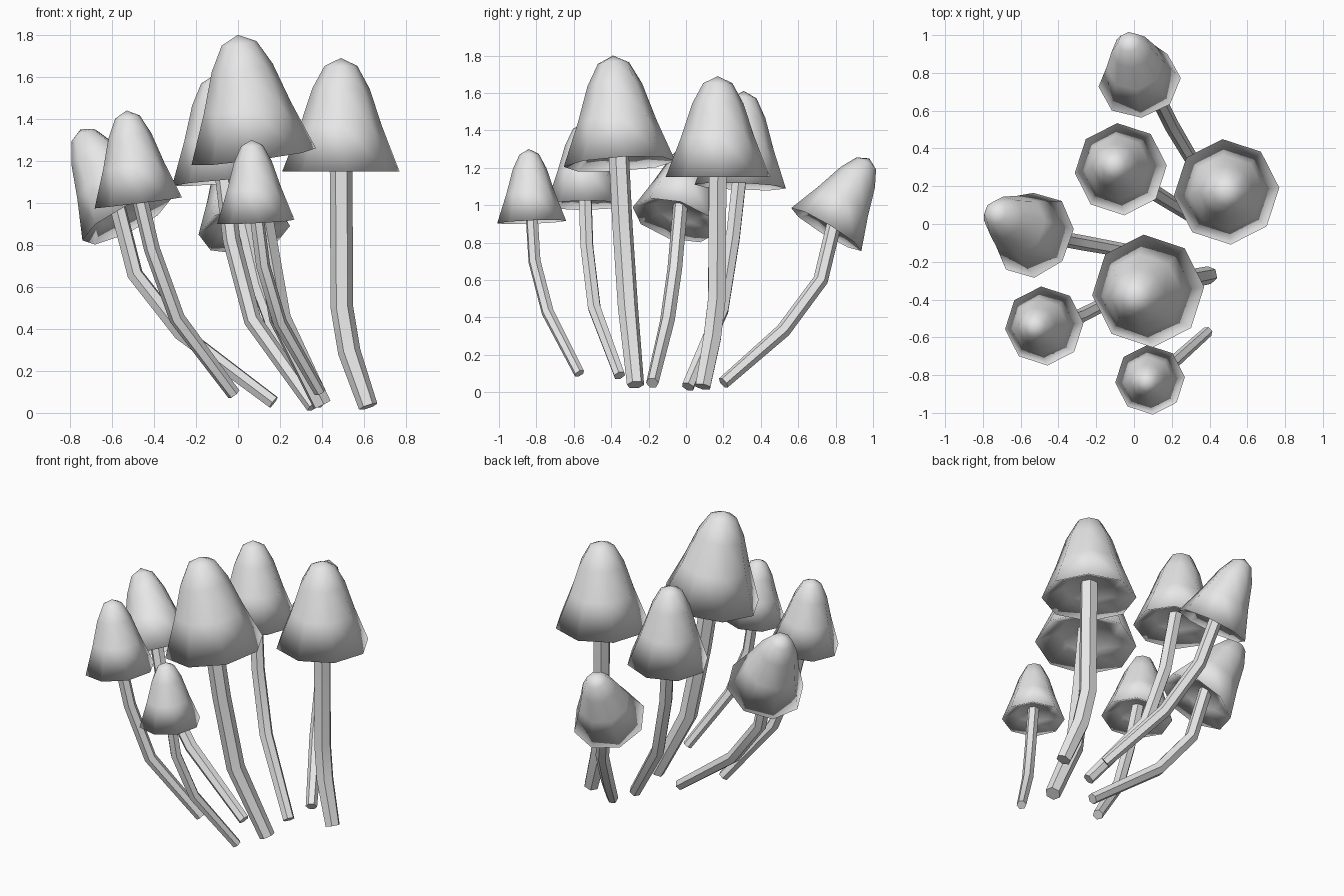
import bpy, bmesh
from math import cos, sin, pi
from mathutils import Vector

if "Cube" in bpy.data.objects:
    bpy.data.objects.remove(bpy.data.objects["Cube"], do_unlink=True)

grey = bpy.data.materials.new("pale_grey")
grey.use_nodes = True
grey.diffuse_color = (0.8, 0.8, 0.8, 1)
grey.node_tree.nodes["Principled BSDF"].inputs["Base Color"].default_value = (0.8, 0.8, 0.8, 1)

SIDES = 8
# bell outline, then the hollow underside: (radius, height) as fractions
BELL = [(0.28, 0.93), (0.49, 0.73), (0.70, 0.40), (1.0, 0.0), (0.55, 0.12)]


def make_cap(name, centre, apex, radius):
    centre, apex = Vector(centre), Vector(apex)
    axis = apex - centre
    turn = Vector((0, 0, 1)).rotation_difference(axis)
    height = axis.length
    bm = bmesh.new()

    def vert(r, h, a=0.0):
        local = Vector((r * radius * cos(a), r * radius * sin(a), h * height))
        return bm.verts.new(centre + turn @ local)

    rings = [[vert(r, h, 2 * pi * (i + 0.1) / SIDES) for i in range(SIDES)] for r, h in BELL]
    top, inner = vert(0, 1), vert(0, 0.2)
    for i in range(SIDES):
        j = (i + 1) % SIDES
        bm.faces.new((top, rings[0][i], rings[0][j]))
        for a, b in zip(rings, rings[1:]):
            bm.faces.new((a[i], b[i], b[j], a[j]))
        bm.faces.new((inner, rings[-1][j], rings[-1][i]))
    bmesh.ops.recalc_face_normals(bm, faces=bm.faces)
    for f in bm.faces:
        f.smooth = True
    mesh = bpy.data.meshes.new(name)
    bm.to_mesh(mesh)
    bm.free()
    mesh.materials.append(grey)
    bpy.context.collection.objects.link(bpy.data.objects.new(name, mesh))


def make_stem(name, path, centre, apex, thickness):
    # the stem runs on into the hollow of the cap
    centre, apex = Vector(centre), Vector(apex)
    points = [Vector(p) for p in path] + [centre.lerp(apex, 0.25)]
    curve = bpy.data.curves.new(name, 'CURVE')
    curve.dimensions = '3D'
    curve.bevel_depth = thickness
    curve.bevel_resolution = 1
    curve.use_fill_caps = True
    spline = curve.splines.new('POLY')
    spline.points.add(len(points) - 1)
    for sp, p in zip(spline.points, points):
        sp.co = (*p, 1)
    spline.points[0].radius = 0.85
    curve.materials.append(grey)
    obj = bpy.data.objects.new(name, curve)
    bpy.context.collection.objects.link(obj)
    bpy.ops.object.select_all(action='DESELECT')
    obj.select_set(True)
    bpy.context.view_layer.objects.active = obj
    bpy.ops.object.convert(target='MESH')
    bpy.ops.object.shade_smooth_by_angle()


# name, rim centre, cap tip, rim radius, stem thickness, stem path from the ground up
MUSHROOMS = [
    ("tall", (0.075, -0.355, 1.22), (0, -0.39, 1.8), 0.30, 0.055,
     [(0.40, -0.27, 0.04), (0.20, -0.31, 0.45), (0.12, -0.34, 0.9)]),
    ("left", (0.49, 0.17, 1.15), (0.49, 0.17, 1.69), 0.28, 0.054,
     [(0.62, 0.09, 0.03), (0.53, 0.14, 0.29), (0.495, 0.165, 0.5)]),
    ("middle", (-0.07, 0.29, 1.1), (-0.11, 0.31, 1.61), 0.245, 0.042,
     [(0.36, 0.01, 0.03), (0.07, 0.19, 0.44), (-0.03, 0.25, 0.82)]),
    ("right", (-0.475, -0.54, 1.0), (-0.53, -0.545, 1.44), 0.21, 0.038,
     [(-0.02, -0.355, 0.09), (-0.29, -0.49, 0.45), (-0.41, -0.53, 0.78)]),
    ("leaning_right", (-0.53, -0.06, 0.92), (-0.75, 0.07, 1.35), 0.235, 0.04,
     [(0.17, -0.18, 0.05), (-0.27, -0.1, 0.38), (-0.49, -0.06, 0.66)]),
    ("leaning_back", (0.03, 0.75, 0.87), (-0.03, 0.98, 1.25), 0.22, 0.04,
     [(0.39, 0.2, 0.05), (0.2, 0.52, 0.33), (0.1, 0.72, 0.6)]),
    ("short", (0.085, -0.825, 0.91), (0.065, -0.84, 1.3), 0.185, 0.034,
     [(0.39, -0.57, 0.1), (0.2, -0.74, 0.43), (0.12, -0.81, 0.7)]),
]

for name, centre, apex, radius, thickness, path in MUSHROOMS:
    make_cap(name + "_cap", centre, apex, radius)
    make_stem(name + "_stem", path, centre, apex, thickness)
